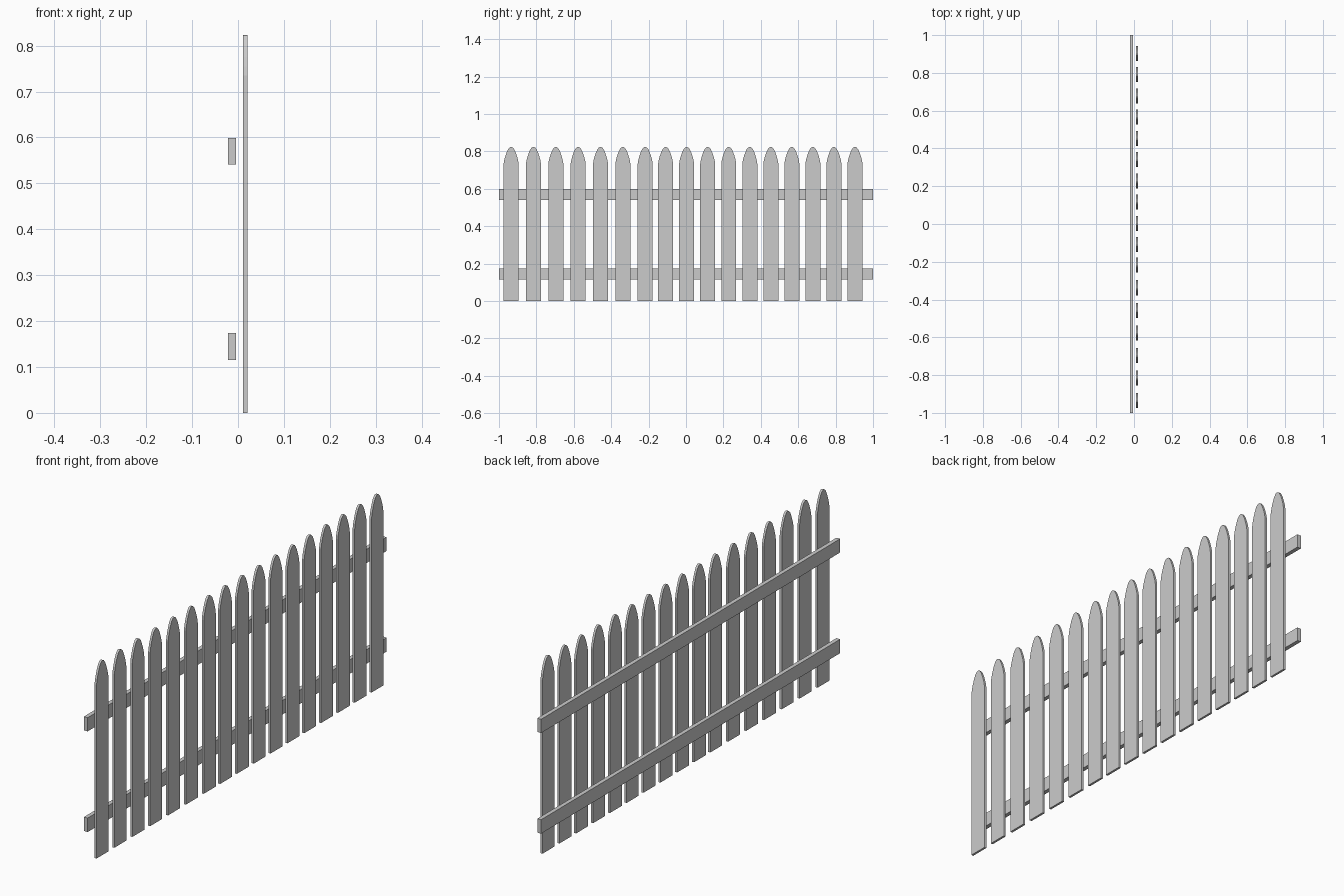
import bpy, bmesh

if "Cube" in bpy.data.objects:
    bpy.data.objects.remove(bpy.data.objects["Cube"])

def finish(name, bm):
    bmesh.ops.recalc_face_normals(bm, faces=bm.faces)
    me = bpy.data.meshes.new(name)
    bm.to_mesh(me)
    bm.free()
    ob = bpy.data.objects.new(name, me)
    bpy.context.collection.objects.link(ob)
    return ob

# Half outline of a picket: (half width, height), rounded point on top
half = [(0.040, 0.0), (0.040, 0.735), (0.0365, 0.755), (0.031, 0.775),
        (0.024, 0.795), (0.016, 0.812), (0.008, 0.821)]
outline = half + [(0.0, 0.8235)] + [(-y, z) for y, z in reversed(half)]

def picket(name, y0, x0=0.011, x1=0.0205):
    bm = bmesh.new()
    face = bm.faces.new([bm.verts.new((x0, y0 + y, z)) for y, z in outline])
    ext = bmesh.ops.extrude_face_region(bm, geom=[face], use_keep_orig=True)
    moved = [v for v in ext["geom"] if isinstance(v, bmesh.types.BMVert)]
    bmesh.ops.translate(bm, verts=moved, vec=(x1 - x0, 0, 0))
    return finish(name, bm)

# Pickets: slightly wider spacing on the first seven
centres = [-0.935 + 0.1195 * i for i in range(7)]
centres += [-0.109 + 0.1125 * i for i in range(10)]
for i, y in enumerate(centres):
    picket(f"picket_{i + 1:02d}", y)

# Horizontal rails behind the pickets
def rail(name, z0, z1, x0=-0.0215, x1=-0.004):
    bm = bmesh.new()
    bmesh.ops.create_cube(bm, size=1)
    bmesh.ops.scale(bm, verts=bm.verts, vec=(x1 - x0, 2.0, z1 - z0))
    bmesh.ops.translate(bm, verts=bm.verts, vec=((x0 + x1) / 2, 0, (z0 + z1) / 2))
    return finish(name, bm)

rail("lower_rail", 0.115, 0.174)
rail("upper_rail", 0.541, 0.599)
